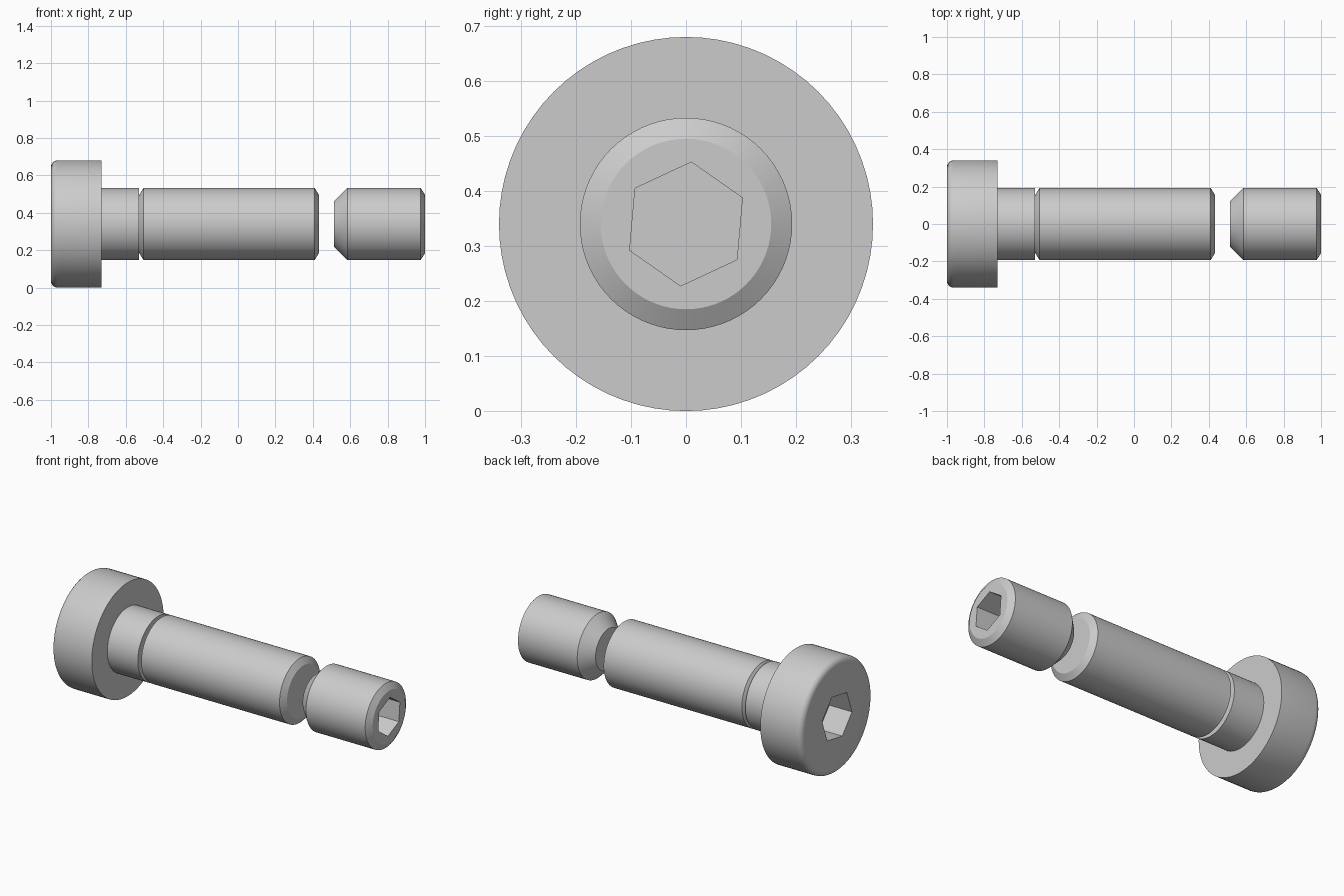
import bpy
import bmesh
import math
from mathutils import Matrix, Vector

if "Cube" in bpy.data.objects:
    bpy.data.objects.remove(bpy.data.objects["Cube"], do_unlink=True)

AXIS_Z = 0.34
SEGMENTS = 72
SHANK_R = 0.193
CHAMFER_R = 0.155

steel = bpy.data.materials.new("grey steel")
steel.use_nodes = True
colour = (0.6, 0.6, 0.6, 1)
steel.diffuse_color = colour
steel.node_tree.nodes["Principled BSDF"].inputs["Base Color"].default_value = colour


def add_object(name, bm):
    bmesh.ops.recalc_face_normals(bm, faces=bm.faces)
    mesh = bpy.data.meshes.new(name)
    bm.to_mesh(mesh)
    bm.free()
    mesh.materials.append(steel)
    obj = bpy.data.objects.new(name, mesh)
    bpy.context.collection.objects.link(obj)
    return obj


def lathe(name, profile):
    """Turn (x, radius) points around the long axis and cap both ends."""
    bm = bmesh.new()
    rings = []
    for x, r in profile:
        angles = [2 * math.pi * i / SEGMENTS for i in range(SEGMENTS)]
        rings.append([bm.verts.new((x, r * math.cos(a), AXIS_Z + r * math.sin(a)))
                      for a in angles])
    for a, b in zip(rings, rings[1:]):
        for i in range(SEGMENTS):
            j = (i + 1) % SEGMENTS
            bm.faces.new((a[i], a[j], b[j], b[i]))
    bm.faces.new(rings[0])
    bm.faces.new(rings[-1])
    return add_object(name, bm)


def cut_hex_socket(obj, end_x, depth, radius, turn):
    """Cut a hexagonal key socket into one end, inwards along x."""
    inward = -math.copysign(1, end_x)
    start, stop = end_x - inward * 0.1, end_x + inward * depth
    bm = bmesh.new()
    rings = []
    for x in (start, stop):
        angles = [math.radians(turn + 60 * k) for k in range(6)]
        rings.append([bm.verts.new((x, radius * math.cos(a), AXIS_Z + radius * math.sin(a)))
                      for a in angles])
    for i in range(6):
        j = (i + 1) % 6
        bm.faces.new((rings[0][i], rings[0][j], rings[1][j], rings[1][i]))
    for ring in rings:
        bm.faces.new(ring)
    cutter = add_object("socket_cutter", bm)
    cutter.hide_render = True

    mod = obj.modifiers.new("socket", "BOOLEAN")
    mod.operation = "DIFFERENCE"
    mod.solver = "EXACT"
    mod.object = cutter
    bpy.ops.object.select_all(action="DESELECT")
    bpy.context.view_layer.objects.active = obj
    obj.select_set(True)
    bpy.ops.object.modifier_apply(modifier=mod.name)
    bpy.data.objects.remove(cutter, do_unlink=True)
    bpy.ops.object.shade_smooth_by_angle(angle=math.radians(28))


# Bolt: rounded head, plain shoulder, groove and chamfered shank
head_r, fillet = 0.34, 0.035
bolt_profile = [(-1 + fillet * (1 - math.sin(t)), head_r - fillet * (1 - math.cos(t)))
                for t in (math.pi / 2 * (1 - k / 5) for k in range(6))]
bolt_profile += [(-0.73, head_r), (-0.73, SHANK_R), (-0.528, SHANK_R),
                 (-0.528, CHAMFER_R), (-0.505, SHANK_R),
                 (0.41, SHANK_R), (0.433, CHAMFER_R)]
bolt = lathe("socket_head_bolt", bolt_profile)
cut_hex_socket(bolt, -1, 0.15, 0.143, 10)

# Separate set screw: cone tip, plain body, chamfered end
set_screw = lathe("set_screw", [(0.513, 0.122), (0.585, SHANK_R),
                                (0.977, SHANK_R), (1.0, CHAMFER_R)])
cut_hex_socket(set_screw, 1, 0.2, 0.113, 25)
